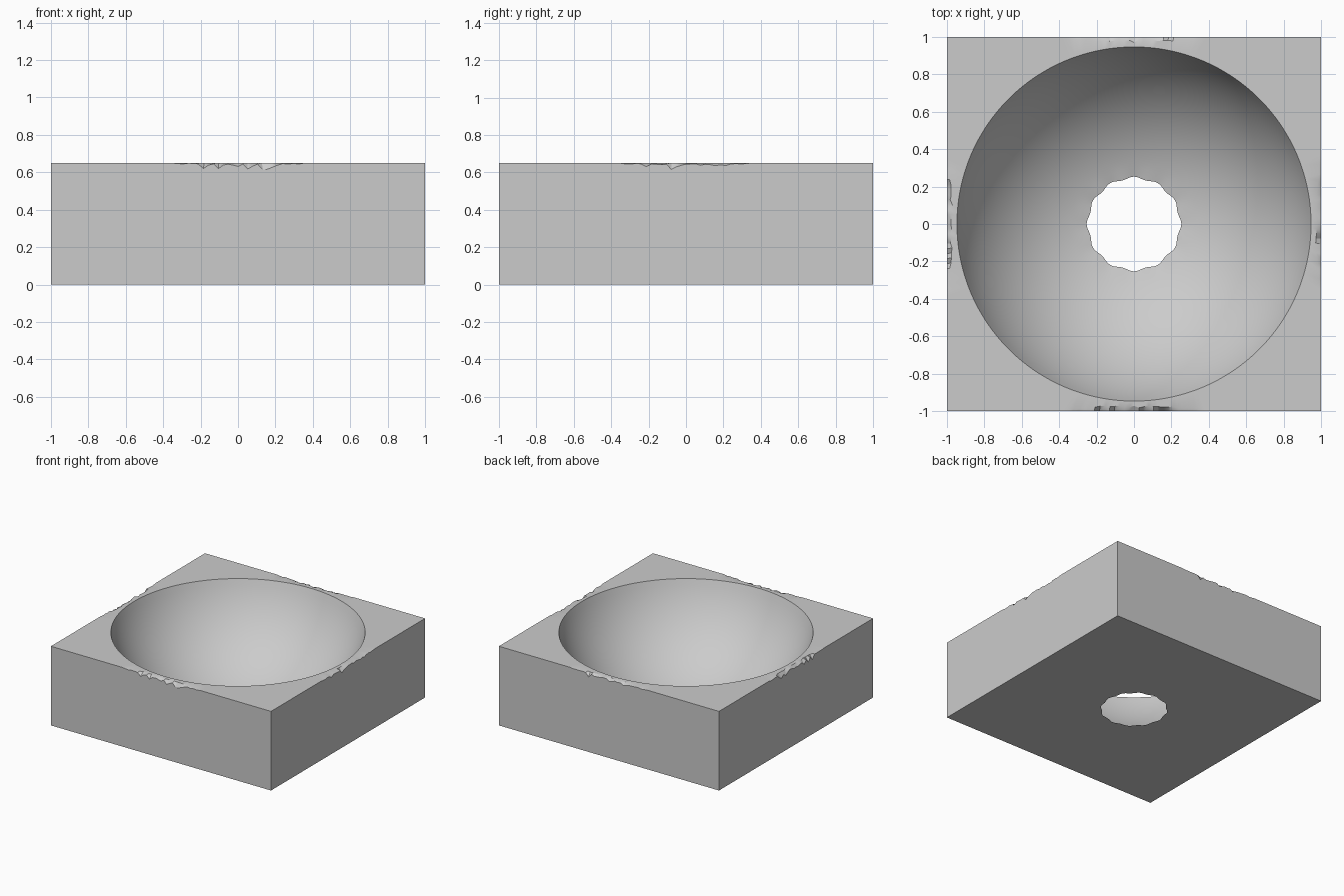
import bpy, bmesh, math, random

random.seed(4)
cube = bpy.data.objects.get("Cube")
if cube:
    bpy.data.objects.remove(cube, do_unlink=True)

STEPS = 240                       # angular steps, corners fall on a step
HEIGHT = 0.65
CENTRE_Z, RADIUS = 0.967, 0.998   # sphere that hollows out the bowl
BOWL_RINGS = 20

bm = bmesh.new()
angles = [math.tau * i / STEPS for i in range(STEPS)]


def square_point(a, half):
    k = half / max(abs(math.cos(a)), abs(math.sin(a)))
    return k * math.cos(a), k * math.sin(a)


def edge_offset(a):
    """Distance from the middle of the nearest side."""
    return min(abs(v) for v in square_point(a, 1))


def ring(points):
    return [bm.verts.new(p) for p in points]


def bridge(r1, r2):
    for i in range(STEPS):
        j = (i + 1) % STEPS
        bm.faces.new((r1[i], r1[j], r2[j], r2[i]))


# Square shell with ragged chips worn into the middle of each top edge
bottom_pts, edge_pts, lip_pts = [], [], []
for i, a in enumerate(angles):
    off = edge_offset(a)
    depth, inset = 0.0, 0.015
    if off < 0.33:
        depth = random.uniform(0.001, 0.007)
    if off < 0.23:
        depth = random.choice((0.006, 0.012, 0.02, 0.035)) * random.uniform(0.7, 1.1)
        inset = random.uniform(0.016, 0.03)
    bottom_pts.append((*square_point(a, 1), 0))
    edge_pts.append((*square_point(a, 1), HEIGHT - depth))
    lip_pts.append((*square_point(a, 1 - inset), HEIGHT))

rings = [ring(bottom_pts), ring(edge_pts), ring(lip_pts)]

# Spherical bowl from the rim down to the drain hole
rim_angle = math.acos((CENTRE_Z - HEIGHT) / RADIUS)
hole_angle = math.acos(CENTRE_Z / RADIUS)
for k in range(BOWL_RINGS + 1):
    t = rim_angle + (hole_angle - rim_angle) * k / BOWL_RINGS
    r, z = RADIUS * math.sin(t), CENTRE_Z - RADIUS * math.cos(t)
    last = k == BOWL_RINGS
    rings.append(ring(
        ((r + (0.006 * math.cos(12 * a) if last else 0)) * math.cos(a),
         (r + (0.006 * math.cos(12 * a) if last else 0)) * math.sin(a), z)
        for a in angles))

# Closing back to the first ring makes the underside
for r1, r2 in zip(rings, rings[1:] + rings[:1]):
    bridge(r1, r2)
bmesh.ops.recalc_face_normals(bm, faces=bm.faces)

mesh = bpy.data.meshes.new("bowl_block")
bm.to_mesh(mesh)
bm.free()
block = bpy.data.objects.new("bowl_block", mesh)
bpy.context.collection.objects.link(block)

# Plain grey material
grey = bpy.data.materials.new("light_grey")
grey.use_nodes = True
colour = (0.6, 0.6, 0.6, 1)
grey.diffuse_color = colour
grey.node_tree.nodes["Principled BSDF"].inputs["Base Color"].default_value = colour
mesh.materials.append(grey)

bpy.context.view_layer.objects.active = block
block.select_set(True)
bpy.ops.object.shade_smooth_by_angle(angle=math.radians(30))
